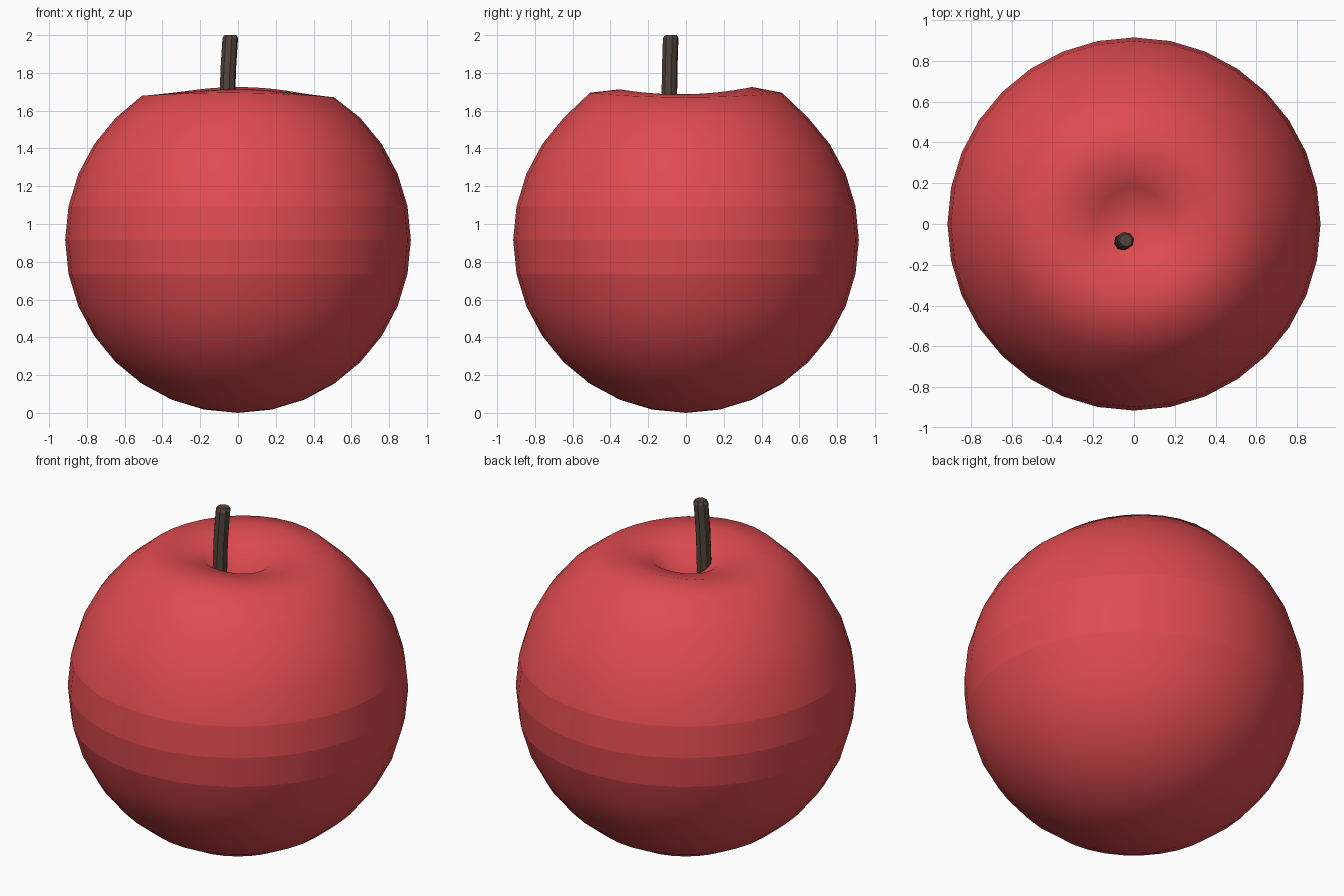
import bpy, bmesh, math
from mathutils import Vector

if "Cube" in bpy.data.objects:
    bpy.data.objects.remove(bpy.data.objects["Cube"])

R = 0.915


def make_object(name, bm, colour, smooth):
    mesh = bpy.data.meshes.new(name)
    for f in bm.faces:
        f.smooth = smooth
    bm.to_mesh(mesh)
    bm.free()
    mat = bpy.data.materials.new(name + "_colour")
    mat.diffuse_color = (*colour, 1)
    mat.use_nodes = True
    mat.node_tree.nodes["Principled BSDF"].inputs["Base Color"].default_value = mat.diffuse_color
    mesh.materials.append(mat)
    obj = bpy.data.objects.new(name, mesh)
    bpy.context.collection.objects.link(obj)
    return obj


# Apple body: a UV sphere with its top pressed into a slightly uneven dimple
bm = bmesh.new()
bmesh.ops.create_uvsphere(bm, u_segments=32, v_segments=16, radius=R)
for v in bm.verts:
    ring = round(math.acos(max(-1, min(1, v.co.z / R))) / (math.pi / 16))
    a = math.atan2(v.co.y, v.co.x)
    v.co.z += R
    if ring == 0:
        v.co.z = 1.53
    elif ring == 1:
        v.co.z = 1.665 - 0.008 * math.cos(2 * a)
    elif ring == 2:
        v.co.z = 1.703 - 0.016 * math.cos(2 * a) + 0.006 * math.sin(a)
    elif ring == 3:
        v.co.z = 1.685 - 0.01 * math.cos(2 * a) - 0.004 * math.cos(a)

# Crisp bands around the waist
for e in bm.edges:
    z1, z2 = (v.co.z for v in e.verts)
    if abs(z1 - z2) < 1e-4 and abs(z1 - R) < 0.2:
        e.smooth = False
make_object("apple_body", bm, (0.74, 0.07, 0.08), True)

# Stem: an eight-sided tube, gently bent, with a bevelled tip
path = [(-0.058, -0.088, 1.50, 0.042), (-0.056, -0.088, 1.68, 0.042),
        (-0.051, -0.086, 1.83, 0.042), (-0.041, -0.081, 1.985, 0.042),
        (-0.040, -0.080, 2.0, 0.032)]
bm = bmesh.new()
rings = []
for x, y, z, r in path:
    rings.append([bm.verts.new(Vector((x, y, z)) + Vector(
        (r * math.cos(i * math.pi / 4 + 0.2), r * math.sin(i * math.pi / 4 + 0.2), 0)))
        for i in range(8)])
for lo, hi in zip(rings, rings[1:]):
    for i in range(8):
        j = (i + 1) % 8
        bm.faces.new((lo[i], lo[j], hi[j], hi[i]))
bm.faces.new(rings[-1])
bm.faces.new(rings[0][::-1])
make_object("stem", bm, (0.085, 0.058, 0.043), False)
